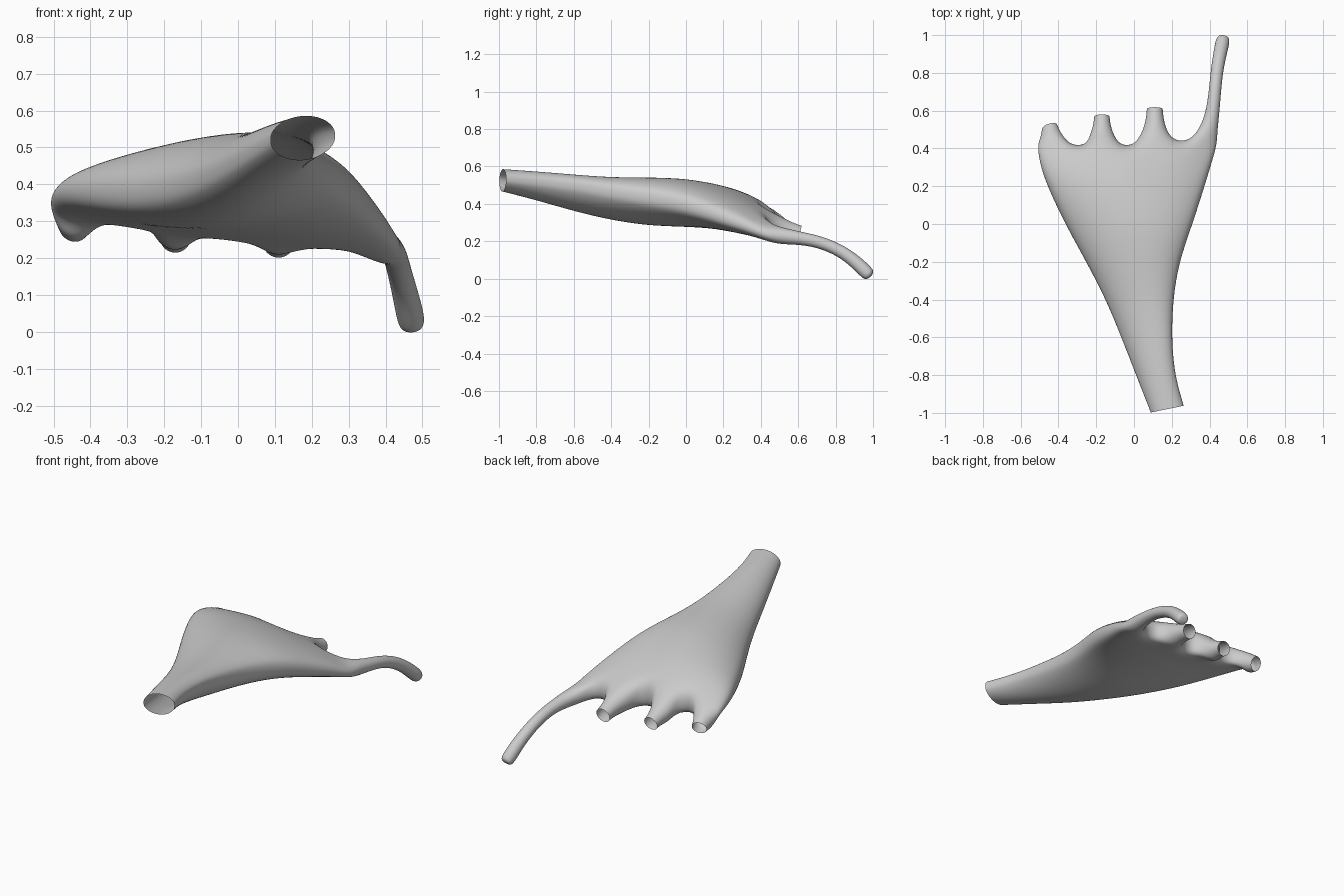
import bpy, bmesh, math
from mathutils import Vector

if "Cube" in bpy.data.objects:
    bpy.data.objects.remove(bpy.data.objects["Cube"])

# palm stations: y, x left, x right, mid-height left / centre / right, half thickness
stations = [
    (-0.98, 0.088, 0.264, 0.52, 0.526, 0.532, 0.060),
    (-0.80, 0.01, 0.216, 0.475, 0.497, 0.52, 0.074),
    (-0.60, -0.068, 0.20, 0.43, 0.458, 0.50, 0.092),
    (-0.40, -0.15, 0.208, 0.398, 0.427, 0.465, 0.110),
    (-0.20, -0.255, 0.24, 0.380, 0.413, 0.435, 0.127),
    (0.00, -0.367, 0.312, 0.378, 0.408, 0.40, 0.130),
    (0.20, -0.462, 0.376, 0.385, 0.382, 0.325, 0.117),
    (0.32, -0.502, 0.412, 0.375, 0.354, 0.28, 0.098),
    (0.42, -0.515, 0.442, 0.350, 0.318, 0.235, 0.080),
]
# column x positions at the knuckles, three per finger
cols = [-0.51, -0.43, -0.335, -0.255, -0.17, -0.075, -0.005, 0.11, 0.21, 0.285, 0.36, 0.43]
N = len(cols)

# finger paths: x, y, z, radius
fingers = [
    [(-0.442, 0.465, 0.305, 0.056), (-0.446, 0.515, 0.282, 0.041)],
    [(-0.17, 0.475, 0.280, 0.060), (-0.17, 0.53, 0.266, 0.044), (-0.17, 0.568, 0.254, 0.041)],
    [(0.11, 0.485, 0.272, 0.066), (0.11, 0.55, 0.257, 0.047), (0.11, 0.608, 0.242, 0.042)],
    [(0.396, 0.50, 0.230, 0.046), (0.418, 0.60, 0.218, 0.035), (0.429, 0.71, 0.199, 0.032),
     (0.440, 0.82, 0.154, 0.033), (0.455, 0.90, 0.097, 0.035), (0.469, 0.965, 0.034, 0.038),
     (0.473, 0.988, 0.012, 0.030)],
]

bm = bmesh.new()


def palm_ring(s):
    y, xl, xr, zl, zc, zr, h = s
    w = min(1, max(0, (y + 0.6) / 0.95))
    w = w * w * (3 - 2 * w)
    top, bottom = [], []
    for i in range(N):
        round_u = -math.cos(math.pi * (i + 0.5) / N)
        flat_u = 2 * (cols[i] - cols[0]) / (cols[-1] - cols[0]) - 1
        u = round_u * (1 - w) + flat_u * w
        x = (xl + xr) / 2 + u * (xr - xl) / 2
        mid = zc + (zr - zl) / 2 * u + ((zr + zl) / 2 - zc) * u * u
        half = h * math.sqrt(1 - (0.98 - 0.08 * w) * u * u)
        tilt = 0.018 * u if y < -0.9 else 0
        top.append(bm.verts.new((x, y + tilt, mid + half)))
        bottom.append(bm.verts.new((x, y + tilt, mid - half)))
    return top + bottom[::-1]


def finger_ring(path, k):
    p = Vector(path[k][:3])
    a, b = Vector(path[max(k - 1, 0)][:3]), Vector(path[min(k + 1, len(path) - 1)][:3])
    d = (b - a).normalized()
    if len(path) == 2:  # outer stub leans outwards
        d = (d + Vector((-0.2, 0, 0))).normalized()
    side = d.cross(Vector((0, 0, 1))).normalized()
    up = side.cross(d)
    r = path[k][3] / 0.833
    return [bm.verts.new(p + r * (side * math.cos(math.radians(t)) + up * math.sin(math.radians(t))))
            for t in (150, 90, 30, -30, -90, -150)]


def bridge(a, b):
    n = len(a)
    for i in range(n):
        j = (i + 1) % n
        bm.faces.new((a[i], a[j], b[j], b[i]))


# tapered wrist and palm
rings = [palm_ring(s) for s in stations]
for a, b in zip(rings, rings[1:]):
    bridge(a, b)
last = rings[-1]
top, bottom = last[:N], last[N:][::-1]
for i in (8, 9):  # the web beside the long finger sits further out
    for v in (top[i], bottom[i]):
        v.co.y += 0.025

# webs between the fingers
for k in range(3):
    i, j = 3 * k + 2, 3 * k + 3
    bm.faces.new((top[i], top[j], bottom[j], bottom[i]))

# three open stubs and one long closed finger
for k, path in enumerate(fingers):
    c = slice(3 * k, 3 * k + 3)
    prev = top[c] + bottom[c][::-1]
    for n in range(len(path)):
        ring = finger_ring(path, n)
        bridge(prev, ring)
        prev = ring
    if k == 3:
        bm.faces.new((prev[0], prev[1], prev[4], prev[5]))
        bm.faces.new((prev[1], prev[2], prev[3], prev[4]))

# make the open shell face outward
bmesh.ops.recalc_face_normals(bm, faces=bm.faces)
bm.normal_update()
if sum(f.normal.z for f in top[5].link_faces) < 0:
    bmesh.ops.reverse_faces(bm, faces=bm.faces)
for f in bm.faces:
    f.smooth = True
mesh = bpy.data.meshes.new("hand_shell")
bm.to_mesh(mesh)
bm.free()
hand = bpy.data.objects.new("hand_shell", mesh)
bpy.context.collection.objects.link(hand)
sub = hand.modifiers.new("smooth", 'SUBSURF')
sub.levels = sub.render_levels = 3
